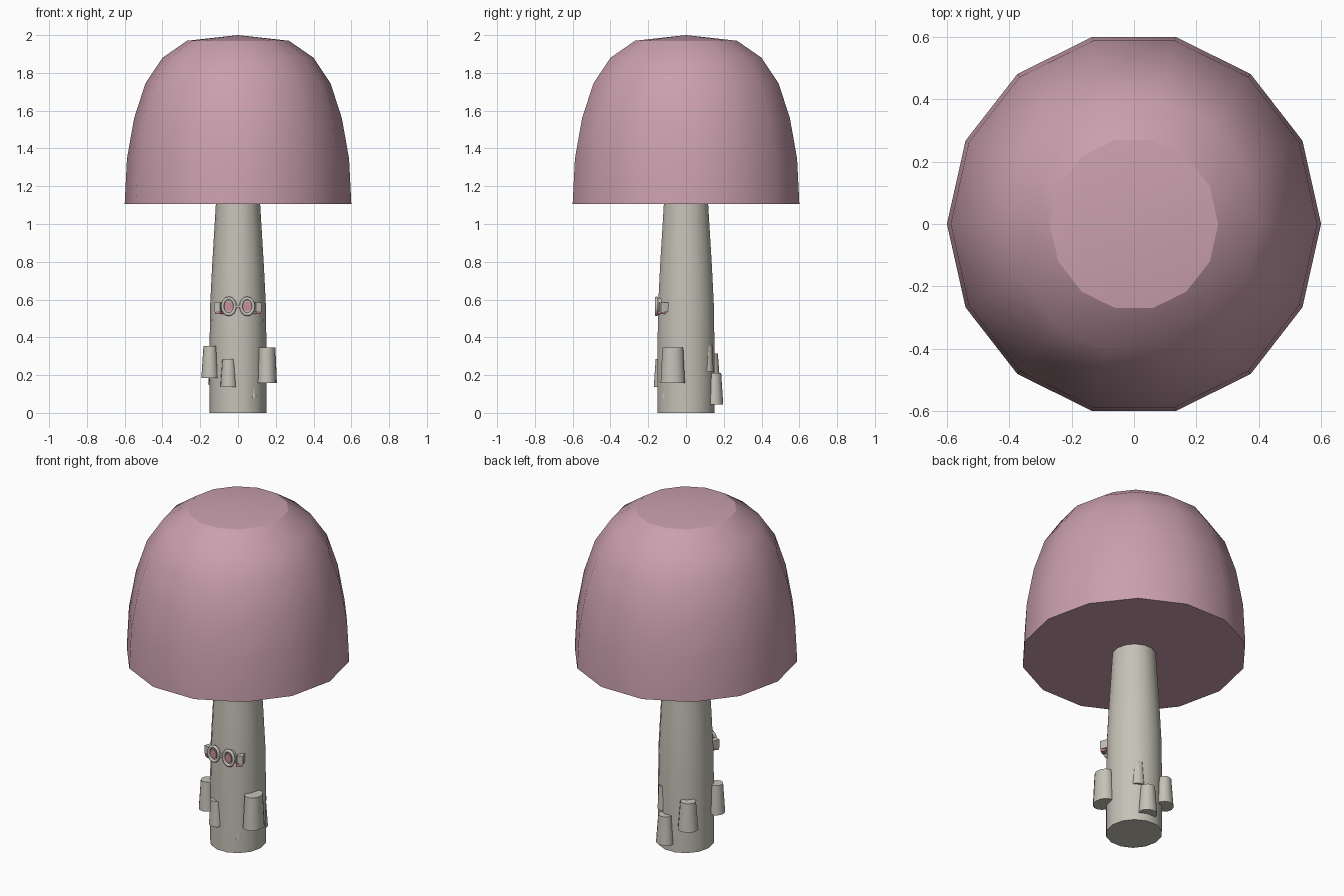
import bpy, bmesh, math
from mathutils import Matrix, Vector

if "Cube" in bpy.data.objects:
    bpy.data.objects.remove(bpy.data.objects["Cube"])


def material(name, rgb):
    m = bpy.data.materials.new(name)
    m.diffuse_color = (*rgb, 1)
    m.use_nodes = True
    m.node_tree.nodes["Principled BSDF"].inputs["Base Color"].default_value = m.diffuse_color
    return m


PINK = material("dusty pink", (0.59, 0.35, 0.42))
BEIGE = material("grey beige", (0.56, 0.54, 0.47))
ROSE = material("rose", (0.60, 0.27, 0.34))


def finish(name, bm, mat, angle=40):
    bmesh.ops.recalc_face_normals(bm, faces=bm.faces[:])
    for f in bm.faces:
        f.smooth = True
    for e in bm.edges:
        if len(e.link_faces) == 2 and e.calc_face_angle(0) > math.radians(angle):
            e.smooth = False
    me = bpy.data.meshes.new(name)
    bm.to_mesh(me)
    bm.free()
    me.materials.append(mat)
    ob = bpy.data.objects.new(name, me)
    bpy.context.collection.objects.link(ob)
    return ob


def lathe(name, profile, sides, mat, squash=(1, 1), at=(0, 0, 0), turn=0, tip=None, rot=None):
    """Stack of rings (radius, z), flat base, flat top or a pointed tip."""
    bm = bmesh.new()
    rings = []
    for r, z in profile:
        ring = []
        for i in range(sides):
            a = 2 * math.pi * i / sides
            ring.append(bm.verts.new((r * squash[0] * math.cos(a), r * squash[1] * math.sin(a), z)))
        rings.append(ring)
    for lo, hi in zip(rings, rings[1:]):
        for i in range(sides):
            j = (i + 1) % sides
            bm.faces.new((lo[i], lo[j], hi[j], hi[i]))
    bm.faces.new(rings[0][::-1])
    if tip is None:
        bm.faces.new(rings[-1])
    else:
        t = bm.verts.new((0, 0, tip))
        for i in range(sides):
            bm.faces.new((rings[-1][i], rings[-1][(i + 1) % sides], t))
            bm.edges.get((rings[-1][i], rings[-1][(i + 1) % sides])).smooth = False
    m = Matrix.Translation(Vector(at)) @ Matrix.Rotation(turn, 4, 'Z')
    if rot:
        m = m @ rot
    bm.transform(m)
    return finish(name, bm, mat)


def ring(name, rx, rz, tube, at, mat):
    """Elliptical hoop facing forward."""
    bm = bmesh.new()
    n, k = 16, 8
    vs = []
    for i in range(n):
        a = 2 * math.pi * i / n
        for j in range(k):
            b = 2 * math.pi * j / k
            vs.append(bm.verts.new((at[0] + (rx + tube * math.cos(b)) * math.cos(a),
                                    at[1] + tube * math.sin(b),
                                    at[2] + (rz + tube * math.cos(b)) * math.sin(a))))
    for i in range(n):
        for j in range(k):
            i2, j2 = (i + 1) % n, (j + 1) % k
            bm.faces.new((vs[i * k + j], vs[i2 * k + j], vs[i2 * k + j2], vs[i * k + j2]))
    return finish(name, bm, mat, 60)


def box(name, size, at, mat, turn=0):
    bm = bmesh.new()
    bmesh.ops.create_cube(bm, size=1)
    bm.transform(Matrix.Translation(Vector(at)) @ Matrix.Rotation(turn, 4, 'Z')
                 @ Matrix.Diagonal((*size, 1)))
    return finish(name, bm, mat)


# Cap: fourteen-sided dome with a shallow separate crown
lathe("cap", [(0.6, 1.105), (0.588, 1.345), (0.55, 1.56), (0.49, 1.745), (0.40, 1.88), (0.27, 1.97)],
      14, PINK, (1, 1.026), tip=2.0)

# Stem: straight foot, tapering neck
lathe("stem", [(0.15, 0), (0.15, 0.40), (0.147, 0.58), (0.137, 0.78), (0.126, 0.96), (0.117, 1.11)],
      14, BEIGE, (1, 1.026))

# Stubs around the foot: x, y, bottom, top, half depth, half width
stubs = [
    (-0.148, -0.075, 0.185, 0.355, 0.046, 0.048),
    (-0.050, -0.130, 0.138, 0.285, 0.040, 0.044),
    (0.152, -0.070, 0.157, 0.347, 0.054, 0.066),
    (0.070, 0.118, 0.220, 0.360, 0.026, 0.034),
    (0.030, 0.152, 0.045, 0.210, 0.046, 0.052),
    (-0.105, 0.130, 0.150, 0.315, 0.048, 0.056),
    (0.082, -0.112, 0.080, 0.140, 0.016, 0.018),
]
for x, y, z0, z1, d, w in stubs:
    axis = math.atan2(y, x)
    if abs(x) > 0.14:
        axis = 0
    lathe("stub", [(1, z0), (0.76 if w < 0.06 else 0.85, z1)], 14, BEIGE, (d, w), at=(x, y, 0), turn=axis)

# Eyes: hoops, inner lenses and side pieces, mirrored left and right
forward = Matrix.Rotation(math.pi / 2, 4, 'X')
for s in (-1, 1):
    ring("eye_hoop", 0.033, 0.043, 0.009, (s * 0.049, -0.156, 0.564), BEIGE)
    lathe("eye_back", [(1, 0), (1, 0.025)], 16, BEIGE, (0.033, 0.043),
          at=(s * 0.049, -0.130, 0.564), rot=forward)
    lathe("pupil", [(1, 0), (1, 0.008)], 12, ROSE, (0.021, 0.026),
          at=(s * 0.049, -0.154, 0.564), rot=forward)
    box("side_piece", (0.032, 0.045, 0.05), (s * 0.102, -0.117, 0.560), BEIGE, s * 0.35)
    box("side_mark", (0.034, 0.030, 0.016), (s * 0.100, -0.130, 0.531), ROSE, s * 0.6)
box("bridge", (0.02, 0.02, 0.012), (0, -0.154, 0.564), BEIGE)
